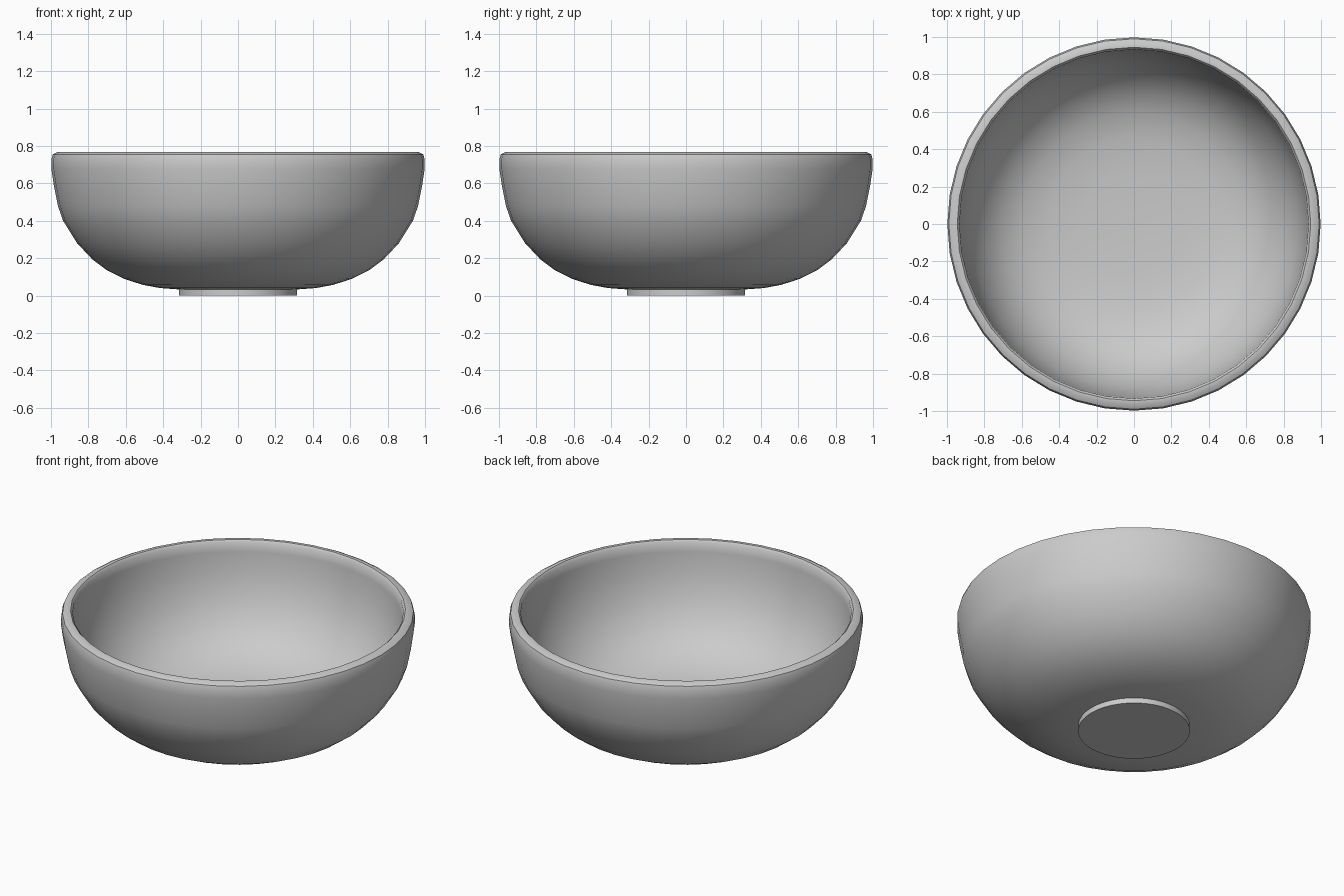
import bpy, bmesh, math

if "Cube" in bpy.data.objects:
    bpy.data.objects.remove(bpy.data.objects["Cube"])

SIDES = 40


def lathe(name, profile, sides=SIDES):
    """Revolve an (r, z) profile around z; r = 0 points become poles."""
    bm = bmesh.new()
    rings = []
    for r, z in profile:
        if r == 0:
            rings.append([bm.verts.new((0, 0, z))] * sides)
        else:
            rings.append([bm.verts.new((r * math.cos(2 * math.pi * i / sides),
                                        r * math.sin(2 * math.pi * i / sides), z))
                          for i in range(sides)])
    for a, b in zip(rings, rings[1:]):
        for i in range(sides):
            j = (i + 1) % sides
            bm.faces.new(list(dict.fromkeys((a[i], a[j], b[j], b[i]))))
    bmesh.ops.recalc_face_normals(bm, faces=bm.faces)
    mesh = bpy.data.meshes.new(name)
    bm.to_mesh(mesh)
    bm.free()
    ob = bpy.data.objects.new(name, mesh)
    bpy.context.collection.objects.link(ob)
    bpy.ops.object.select_all(action='DESELECT')
    ob.select_set(True)
    bpy.context.view_layer.objects.active = ob
    bpy.ops.object.shade_smooth_by_angle(angle=math.radians(40))
    return ob


# Bowl: foot disc, outer wall, rounded rim, inner wall
lathe("bowl", [
    (0, 0), (0.315, 0), (0.315, 0.033), (0.42, 0.041), (0.51, 0.058),
    (0.61, 0.09), (0.70, 0.135), (0.78, 0.195), (0.86, 0.28), (0.935, 0.40),
    (0.963, 0.48), (0.985, 0.59), (0.998, 0.68), (0.998, 0.73), (0.99, 0.755),
    (0.965, 0.768), (0.945, 0.768), (0.933, 0.755),
    (0.930, 0.70), (0.915, 0.58), (0.875, 0.43), (0.80, 0.30), (0.71, 0.21),
    (0.60, 0.15), (0.46, 0.115), (0.28, 0.10), (0, 0.095),
])
